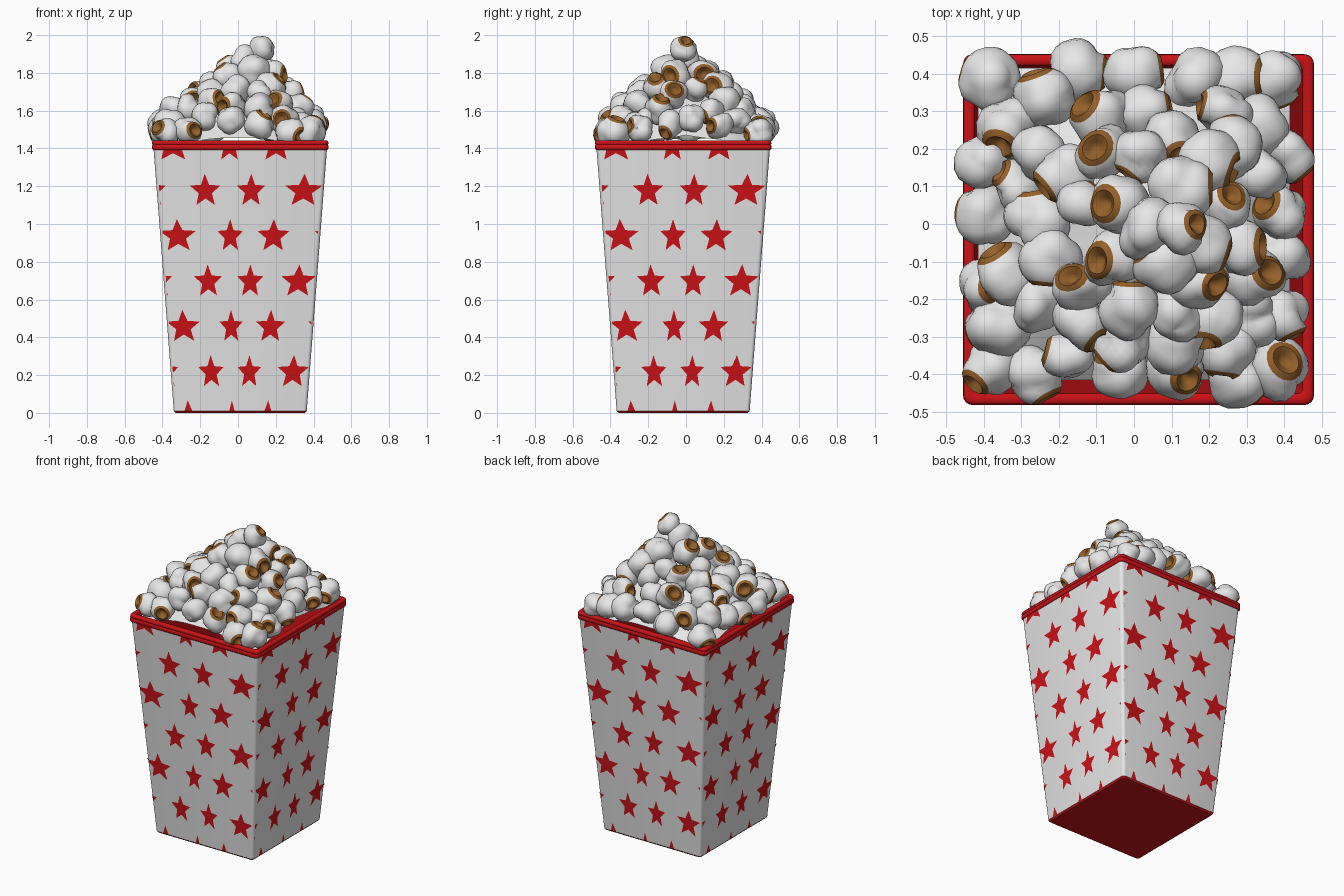
import bpy, bmesh, math, random
from mathutils import Vector, Matrix

if "Cube" in bpy.data.objects:
    bpy.data.objects.remove(bpy.data.objects["Cube"])

random.seed(11)
CENTRE = Vector((0.012, -0.015, 0))


def material(name, rgb):
    m = bpy.data.materials.new(name)
    m.diffuse_color = (*rgb, 1)
    m.use_nodes = True
    m.node_tree.nodes["Principled BSDF"].inputs["Base Color"].default_value = m.diffuse_color
    return m


WHITE = material("white", (0.8, 0.8, 0.8))
RED = material("red", (0.6, 0.006, 0.008))
BROWN = material("kernel_brown", (0.3, 0.118, 0.022))


def finish(bm, name, mats, angle=None):
    me = bpy.data.meshes.new(name)
    bm.to_mesh(me)
    bm.free()
    ob = bpy.data.objects.new(name, me)
    bpy.context.collection.objects.link(ob)
    for m in mats:
        me.materials.append(m)
    if angle:
        bpy.ops.object.select_all(action='DESELECT')
        ob.select_set(True)
        bpy.context.view_layer.objects.active = ob
        bpy.ops.object.shade_smooth_by_angle(angle=math.radians(angle))
    return ob


def square_loop(bm, half, z, radius, seg=4):
    """Rounded square of vertices around the box centre."""
    verts = []
    for k in range(4):
        a0 = k * math.pi / 2
        mid = a0 + math.pi / 4
        c = Vector((math.copysign(half - radius, math.cos(mid)),
                    math.copysign(half - radius, math.sin(mid)), z))
        for i in range(seg + 1):
            a = a0 + i / seg * math.pi / 2
            verts.append(bm.verts.new(CENTRE + c + radius * Vector((math.cos(a), math.sin(a), 0))))
    return verts


def loft(bm, rings, colours, closed=False):
    """Bridge (half width, height, corner radius) rings; one colour index per band."""
    loops = [square_loop(bm, *r) for r in rings]
    pairs = list(zip(loops, loops[1:]))
    if closed:
        pairs.append((loops[-1], loops[0]))
    for (a, b), col in zip(pairs, colours):
        n = len(a)
        for i in range(n):
            j = (i + 1) % n
            bm.faces.new((a[i], a[j], b[j], b[i])).material_index = col
    return loops


# Tapered carton: white outside, red bottom and inside
bm = bmesh.new()
loops = loft(bm, [(0.343, 0, 0.012), (0.352, 0.01, 0.018), (0.460, 1.41, 0.022),
                  (0.448, 1.41, 0.015), (0.342, 0.014, 0.01)], [1, 0, 1, 1])
bm.faces.new(loops[0][::-1]).material_index = 1
bm.faces.new(loops[-1]).material_index = 1
finish(bm, "carton", [WHITE, RED], 35)

# Red rolled rim
bm = bmesh.new()
loft(bm, [(0.461, 1.392, 0.02), (0.467, 1.398, 0.025), (0.467, 1.415, 0.025),
          (0.463, 1.420, 0.022), (0.467, 1.425, 0.025), (0.466, 1.435, 0.025), (0.460, 1.442, 0.022),
          (0.442, 1.442, 0.015), (0.436, 1.435, 0.012), (0.436, 1.392, 0.012)], [0] * 10, closed=True)
finish(bm, "rim", [RED], 50)

# Stars: thin decals clipped to the wall, same pattern on all four sides
ROW_A = [(-1.07, 0.19), (-0.42, 0.19), (0.13, 0.178), (0.76, 0.236)]
ROW_B = [(-0.78, 0.238), (-0.125, 0.166), (0.415, 0.21), (1.11, 0.19)]
bm = bmesh.new()
for row in range(7):
    v0 = 1.415 - 0.24 * row
    for u0, ru in (ROW_A if row % 2 else ROW_B):
        ring = []
        for i in range(10):
            a = math.pi / 2 + i * math.pi / 5
            r = 0.44 if i % 2 else 1.0
            ring.append(bm.verts.new((u0 + ru * r * math.cos(a), 0, v0 + 0.091 * r * math.sin(a))))
        mid = bm.verts.new((u0, 0, v0))
        for i in range(10):
            bm.faces.new((mid, ring[i], ring[(i + 1) % 10]))
for co, no in [((-0.97, 0, 0), (-1, 0, 0)), ((0.97, 0, 0), (1, 0, 0)),
               ((0, 0, 0.01), (0, 0, -1)), ((0, 0, 1.40), (0, 0, 1))]:
    bmesh.ops.bisect_plane(bm, geom=bm.verts[:] + bm.edges[:] + bm.faces[:],
                           plane_co=co, plane_no=no, clear_outer=True)
for v in bm.verts:
    half = 0.352 + 0.108 * (v.co.z - 0.01) / 1.4
    v.co = Vector((v.co.x * half, -half - 0.003, v.co.z))
front = bm.verts[:] + bm.edges[:] + bm.faces[:]
for k in range(1, 4):
    new = bmesh.ops.duplicate(bm, geom=front)["geom"]
    bmesh.ops.rotate(bm, verts=[g for g in new if isinstance(g, bmesh.types.BMVert)],
                     cent=(0, 0, 0), matrix=Matrix.Rotation(k * math.pi / 2, 3, 'Z'))
bmesh.ops.translate(bm, verts=bm.verts[:], vec=CENTRE)
finish(bm, "stars", [RED])


# Heap shape: a square-based cone with its peak a little to the right
def heap(x, y):
    peak = 0.09 * max(0.0, 1 - (abs(x) + abs(y)) / 0.5)
    d = (abs(x - peak) ** 3 + abs(y) ** 3) ** (1 / 3)
    return max(1.475, 1.91 - 0.95 * d)


# Filling under the loose pieces
bm = bmesh.new()
bmesh.ops.create_grid(bm, x_segments=16, y_segments=16, size=0.415)
for v in bm.verts:
    v.co.z = heap(v.co.x, v.co.y) - 0.06
finish(bm, "popcorn_filling", [WHITE], 60)


def random_unit():
    while True:
        v = Vector([random.uniform(-1, 1) for _ in range(3)])
        if 0.1 < v.length < 1:
            return v.normalized()


def popcorn(bm, pos, size, axis):
    """Lumpy white ball with a dimpled brown hull at one pole."""
    lobes = [random_unit() for _ in range(9)]
    place = (Matrix.Translation(pos) @ axis.to_track_quat('Z', 'Y').to_matrix().to_4x4()
             @ Matrix.Rotation(random.uniform(0, 6.28), 4, 'Z')
             @ Matrix.Diagonal((size * random.uniform(0.82, 1.0), size, size * 0.97, 1)))
    hull = [0.45, 0.74, 0.92, 0.80]
    verts = bmesh.ops.create_uvsphere(bm, u_segments=18, v_segments=14, radius=1)["verts"]
    faces = {f for v in verts for f in v.link_faces}
    for f in faces:
        f.material_index = 1 if f.calc_center_median().normalized().z > math.cos(0.66) else 0
    for v in verts:
        d = v.co.normalized()
        ring = round(math.acos(max(-1, min(1, d.z))) / (math.pi / 14))
        r = 0.5 + 0.56 * max(d.dot(l) for l in lobes)
        if ring < 4:
            r = 0.6 + 0.4 * r
            v.co = Vector((d.x * r, d.y * r, hull[ring] * r))
        else:
            v.co = d * r
        v.co = place @ v.co


# Popcorn pieces scattered over the heap with even spacing
pieces = [Vector((0.13, -0.01, 1.928))]
for sx in (-1, 1):
    for sy in (-1, 1):
        pieces.append(Vector((sx * 0.385, sy * 0.385, 1.485)))
for _ in range(9000):
    x, y = random.uniform(-0.41, 0.41), random.uniform(-0.41, 0.41)
    p = Vector((x, y, heap(x, y) + random.uniform(-0.015, 0.015)))
    if all((p - q).length > 0.108 for q in pieces):
        pieces.append(p)
bm = bmesh.new()
for i, p in enumerate(pieces):
    outward = Vector((p.x, p.y, 0.3)).normalized()
    axis = (random_unit() + 0.35 * outward).normalized()
    popcorn(bm, p, 0.072 if i == 0 else random.uniform(0.074, 0.092), axis)
finish(bm, "popcorn", [WHITE, BROWN], 60)
